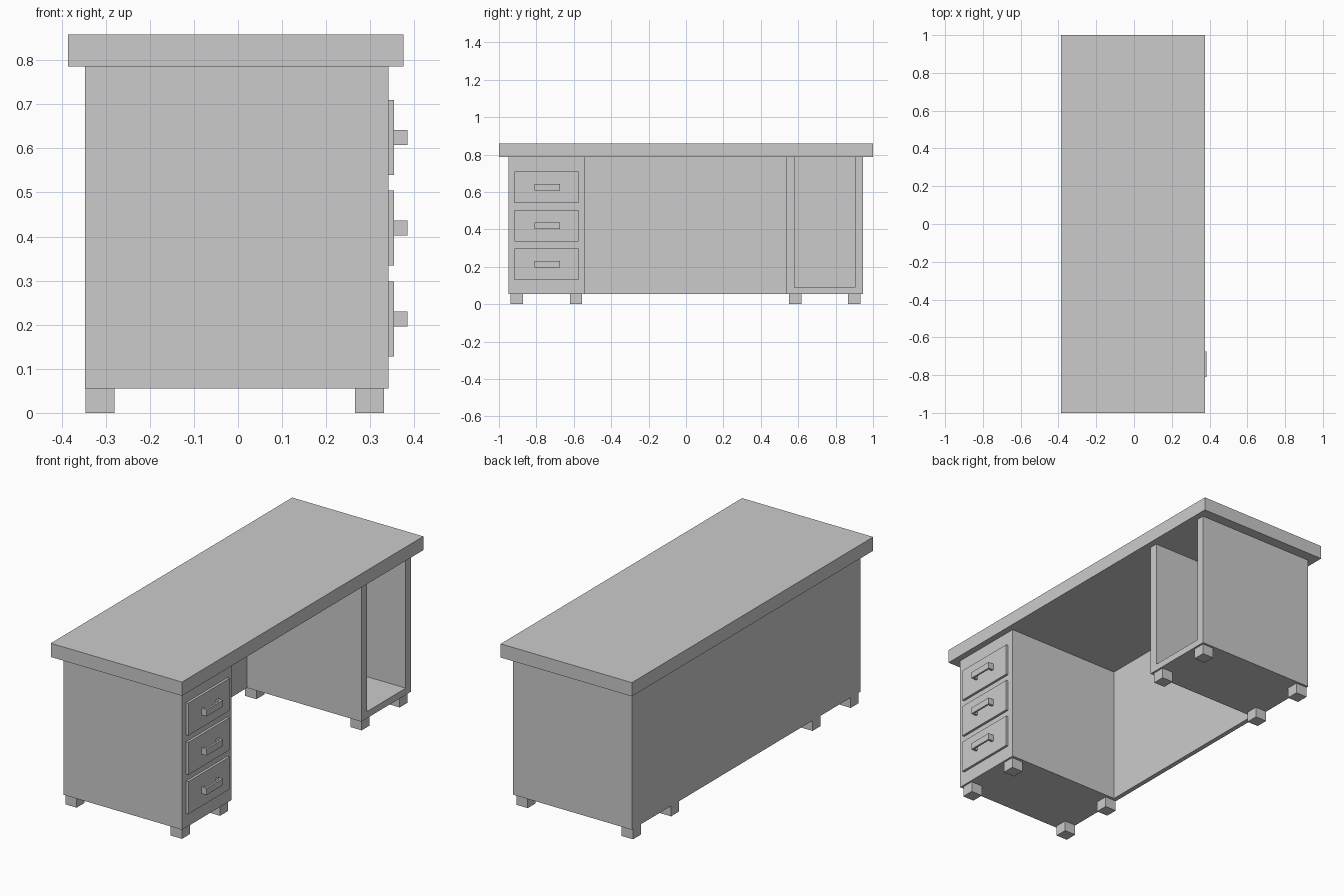
import bpy
import bmesh

if "Cube" in bpy.data.objects:
    bpy.data.objects.remove(bpy.data.objects["Cube"])


def add_box(bm, x, y, z):
    """Add a box given (min, max) ranges on each axis."""
    v = [bm.verts.new((i, j, k)) for i in x for j in y for k in z]
    for f in ((0, 1, 3, 2), (4, 6, 7, 5), (0, 4, 5, 1),
              (2, 3, 7, 6), (0, 2, 6, 4), (1, 5, 7, 3)):
        bm.faces.new([v[n] for n in f])


def make(name, bm):
    bmesh.ops.recalc_face_normals(bm, faces=bm.faces)
    me = bpy.data.meshes.new(name)
    bm.to_mesh(me)
    bm.free()
    ob = bpy.data.objects.new(name, me)
    bpy.context.collection.objects.link(ob)
    return ob


def box(name, x, y, z):
    bm = bmesh.new()
    add_box(bm, x, y, z)
    return make(name, bm)


def extrude_profile(name, pts, z0, z1):
    """Extrude an (x, y) outline from z0 up to z1."""
    bm = bmesh.new()
    face = bm.faces.new([bm.verts.new((x, y, z0)) for x, y in pts])
    ext = bmesh.ops.extrude_face_region(bm, geom=[face])["geom"]
    verts = [g for g in ext if isinstance(g, bmesh.types.BMVert)]
    bmesh.ops.translate(bm, verts=verts, vec=(0, 0, z1 - z0))
    return make(name, bm)


BACK, FRONT = -0.347, 0.341
FOOT_H, TOP_Z = 0.055, 0.786
PANEL = BACK + 0.025

# Desktop slab
box("desktop", (-0.386, 0.375), (-1, 1), (TOP_Z, 0.858))

# Closed drawer pedestal and back panel
box("drawer_pedestal", (BACK, FRONT), (-0.95, -0.54), (FOOT_H, TOP_Z))
box("back_panel", (BACK, PANEL), (-0.54, 0.535), (FOOT_H, TOP_Z))

# Open cabinet: U-shaped walls on a floor
extrude_profile("cabinet_walls", [
    (FRONT, 0.535), (FRONT, 0.58), (PANEL, 0.58), (PANEL, 0.903),
    (FRONT, 0.903), (FRONT, 0.945), (BACK, 0.945), (BACK, 0.535)],
    FOOT_H, TOP_Z)
box("cabinet_floor", (PANEL, FRONT), (0.58, 0.903), (FOOT_H, 0.09))

# Drawer fronts with U-shaped handles
for i in range(3):
    z = 0.213 + i * 0.206
    box(f"drawer_front_{i + 1}", (FRONT, 0.354), (-0.917, -0.575),
        (z - 0.085, z + 0.085))
    a, b, t = -0.81, -0.675, 0.012
    extrude_profile(f"drawer_handle_{i + 1}", [
        (0.354, a), (0.385, a), (0.385, b), (0.354, b),
        (0.354, b - t), (0.375, b - t), (0.375, a + t), (0.354, a + t)],
        z - 0.017, z + 0.017)

# Square feet, four under each pedestal
n = 0
for y in (-0.904, -0.588, 0.585, 0.9):
    for x in (-0.313, 0.298):
        n += 1
        box(f"foot_{n}", (x - 0.033, x + 0.033), (y - 0.033, y + 0.033),
            (0, FOOT_H))
